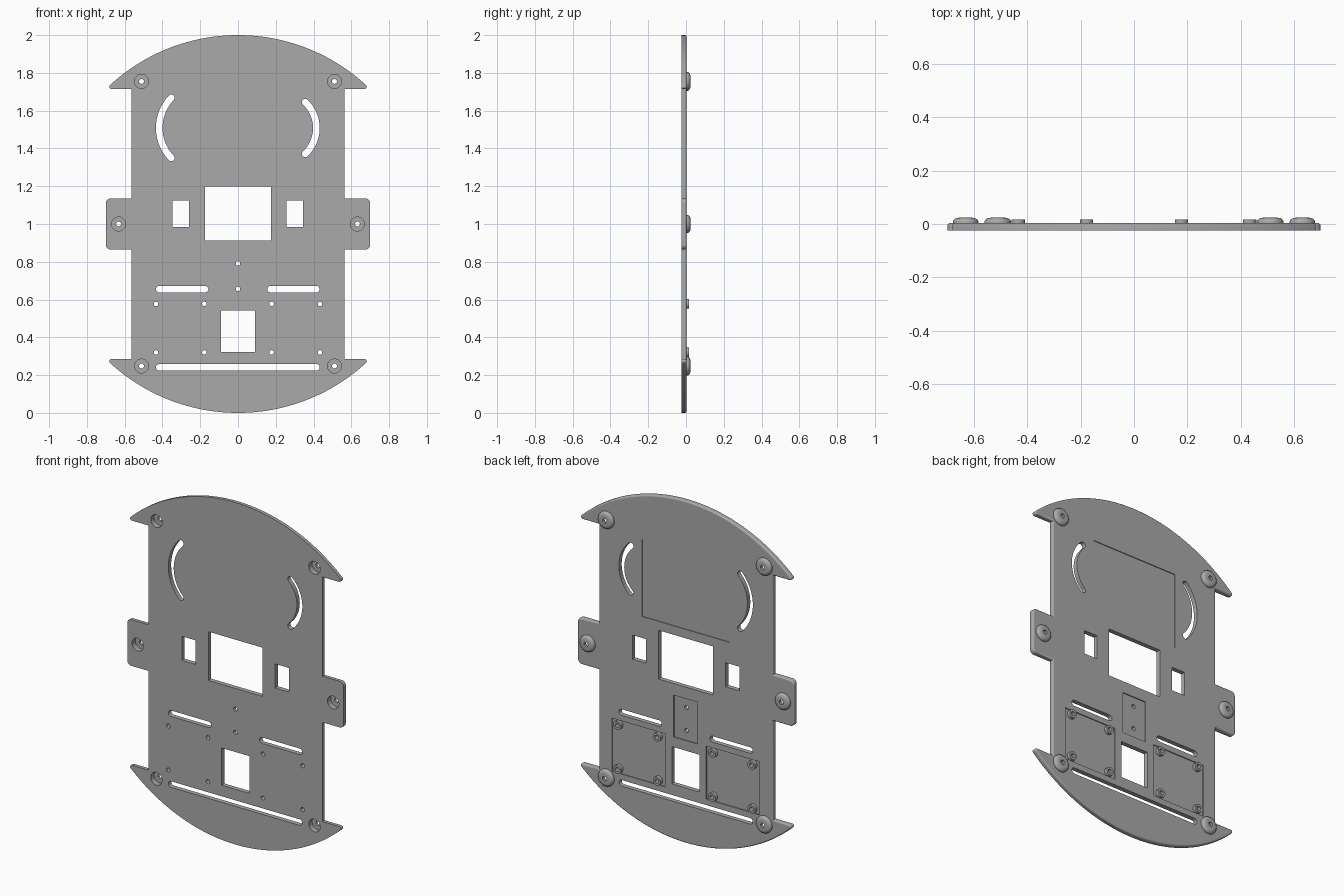
import bpy, bmesh
from math import sin, cos, pi, radians, atan2, tan
from mathutils import Vector

cube = bpy.data.objects.get("Cube")
if cube:
    bpy.data.objects.remove(cube)

FRONT, BACK, DOME_TOP, BOSS_TOP = -0.0235, 0.003, 0.0235, 0.017
FAR = 0.1

grey = bpy.data.materials.new("plate_grey")
grey.use_nodes = True
GREY = (0.4, 0.4, 0.4, 1)
grey.diffuse_color = GREY
grey.node_tree.nodes["Principled BSDF"].inputs["Base Color"].default_value = GREY


def finish(bm, name):
    mesh = bpy.data.meshes.new(name)
    bm.to_mesh(mesh)
    bm.free()
    mesh.materials.append(grey)
    obj = bpy.data.objects.new(name, mesh)
    bpy.context.collection.objects.link(obj)
    return obj


def smooth(obj, angle=38):
    bpy.ops.object.select_all(action='DESELECT')
    obj.select_set(True)
    bpy.context.view_layer.objects.active = obj
    bpy.ops.object.shade_smooth_by_angle(angle=radians(angle))


def inset(pts, d):
    """Move a counter-clockwise outline inward by d."""
    out = []
    for i, p in enumerate(pts):
        u = (p - pts[i - 1]).normalized()
        v = (pts[(i + 1) % len(pts)] - p).normalized()
        n, m = Vector((-u.y, u.x)), Vector((-v.y, v.x))
        out.append(p + (n + m) * d / (1 + n.dot(m)))
    return out


def prism(bm, pts, layers):
    """Closed solid from an (x, z) outline, stacked at (y, inset) layers."""
    pts = [Vector(p) for p in pts]
    if sum(pts[i - 1].cross(p) for i, p in enumerate(pts)) < 0:
        pts.reverse()
    rings = [[bm.verts.new((p.x, y, p.y)) for p in inset(pts, d)] for y, d in layers]
    for a, b in zip(rings, rings[1:]):
        for i in range(len(pts)):
            bm.faces.new((a[i - 1], b[i - 1], b[i], a[i]))
    bm.faces.new(rings[0])
    bm.faces.new(rings[-1][::-1])


def arc(cx, cz, r, a0, a1, n):
    return [(cx + r * cos(a0 + (a1 - a0) * i / n), cz + r * sin(a0 + (a1 - a0) * i / n))
            for i in range(n + 1)]


def fillet(a, b, c, r, n=6):
    """Round the corner b between a and c."""
    a, b, c = Vector(a), Vector(b), Vector(c)
    u, v = (a - b).normalized(), (c - b).normalized()
    half = u.angle(v) / 2
    centre = b + (u + v).normalized() * r / sin(half)
    p, q = b + u * r / tan(half) - centre, b + v * r / tan(half) - centre
    start = atan2(p.y, p.x)
    turn = (atan2(q.y, q.x) - start + pi) % (2 * pi) - pi
    return arc(centre.x, centre.y, r, start, start + turn, n)


def rect(x0, x1, z0, z1):
    return [(x0, z0), (x1, z0), (x1, z1), (x0, z1)]


def circle(x, z, r, n=24):
    return arc(x, z, r, 0, 2 * pi, n)[:-1]


def slot(x0, x1, z, r=0.0175):
    return arc(x0 + r, z, r, pi / 2, 1.5 * pi, 10) + arc(x1 - r, z, r, -pi / 2, pi / 2, 10)


def arc_slot(cx, cz, radius, mid, half, r=0.0175):
    a, b = mid - half, mid + half
    start = (cx + radius * cos(a), cz + radius * sin(a))
    end = (cx + radius * cos(b), cz + radius * sin(b))
    return (arc(cx, cz, radius + r, a, b, 24) + arc(*end, r, b, b + pi, 8)[1:-1]
            + arc(cx, cz, radius - r, b, a, 24) + arc(*start, r, a + pi, a + 2 * pi, 8)[1:-1])


def lathe(name, profile, x, z, n=40):
    """Ring with a closed (radius, y) profile turned about a y-direction axis."""
    bm = bmesh.new()
    rings = [[bm.verts.new((x + r * cos(2 * pi * i / n), y, z + r * sin(2 * pi * i / n)))
              for r, y in profile] for i in range(n)]
    for i in range(n):
        p, q = rings[i - 1], rings[i]
        for j in range(len(profile)):
            bm.faces.new((p[j - 1], p[j], q[j], q[j - 1]))
    smooth(finish(bm, name))


# Plate outline: one quarter, then mirrored both ways
NOTCH, SIDE, TAB_X, TAB_Z = 1.715, 0.563, 0.70, 1.135
rim = arc(0, 1, 1, pi / 2, pi / 2 - 0.742, 40)
quarter = (rim + fillet(rim[-1], (0.699, NOTCH), (SIDE, NOTCH), 0.0115)
           + [(SIDE, NOTCH), (SIDE, TAB_Z)]
           + fillet((SIDE, TAB_Z), (TAB_X, TAB_Z), (TAB_X, 1), 0.025))
right = quarter + [(x, 2 - z) for x, z in reversed(quarter)]
outline = right + [(-x, z) for x, z in reversed(right[1:-1])]

# Plate with a rounded back rim
ROUND = 0.009
rounding = [(BACK - ROUND + ROUND * sin(t * pi / 6), ROUND - ROUND * cos(t * pi / 6))
            for t in range(4)]
bm = bmesh.new()
prism(bm, outline, [(FRONT, 0)] + rounding)
plate = finish(bm, "base_plate")

# Positions shared by plate openings and raised parts
screws = [(sx * 0.511, z) for sx in (-1, 1) for z in (0.248, 1.755)]
screws += [(sx * 0.632, 1.0) for sx in (-1, 1)]
mounts = [(sx * x, z) for sx in (-1, 1) for x in (0.178, 0.434) for z in (0.32, 0.577)]

# Shallow pockets on the back
pockets = [(rect(-0.282, 0.282, 1.25, 1.70), 0.005),
           (rect(-0.078, 0.078, 0.60, 0.845), 0.006),
           (rect(0.133, 0.478, 0.293, 0.604), 0.006),
           (rect(-0.478, -0.133, 0.293, 0.604), 0.006)]

# Through openings
openings = [rect(-0.176, 0.176, 0.913, 1.198),
            rect(-0.347, -0.259, 0.984, 1.125), rect(0.257, 0.345, 0.984, 1.125),
            rect(-0.09, 0.09, 0.323, 0.541),
            slot(-0.434, -0.157, 0.655), slot(0.155, 0.432, 0.655),
            slot(-0.434, 0.432, 0.241),
            arc_slot(-0.187, 1.509, 0.23, pi, 0.765),
            arc_slot(0.2275, 1.508, 0.1875, 0, 0.82)]
openings += [circle(x, z, 0.037, 40) for x, z in screws]
openings += [circle(x, z, 0.012) for x, z in mounts + [(0, 0.791), (0, 0.656)]]

pocket_bm, opening_bm = bmesh.new(), bmesh.new()
for pts, depth in pockets:
    prism(pocket_bm, pts, [(BACK - depth, 0), (FAR, 0)])
for pts in openings:
    prism(opening_bm, pts, [(-FAR, 0), (FAR, 0)])

for cutter in (finish(pocket_bm, "pocket_cutter"), finish(opening_bm, "opening_cutter")):
    cutter.hide_render = True
    mod = plate.modifiers.new("cut", 'BOOLEAN')
    mod.operation, mod.solver, mod.object = 'DIFFERENCE', 'EXACT', cutter
    bpy.context.view_layer.objects.active = plate
    bpy.ops.object.modifier_apply(modifier=mod.name)
    bpy.data.objects.remove(cutter)

smooth(plate)
plate.modifiers.new("even_normals", 'WEIGHTED_NORMAL').keep_sharp = True

# Rounded screw cups, open to the front
for i, (x, z) in enumerate(screws):
    outer = 0.050 if abs(z - 1) > 0.1 else 0.048
    shoulder = [(outer - 0.022 + 0.022 * cos(a * pi / 12),
                 BACK + 0.004 + (DOME_TOP - BACK - 0.004) * sin(a * pi / 12)) for a in range(7)]
    lathe(f"screw_cup_{i + 1}", [(0.013, 0.008), (0.037, 0.008), (0.037, BACK - 0.001),
                                 (outer, BACK - 0.001)] + shoulder + [(0.013, DOME_TOP)], x, z)

# Small mounting bosses in the lower pockets
for i, (x, z) in enumerate(mounts):
    lathe(f"mounting_boss_{i + 1}", [(0.012, BACK - 0.007), (0.025, BACK - 0.007),
                                     (0.025, BOSS_TOP), (0.012, BOSS_TOP)], x, z, 24)
